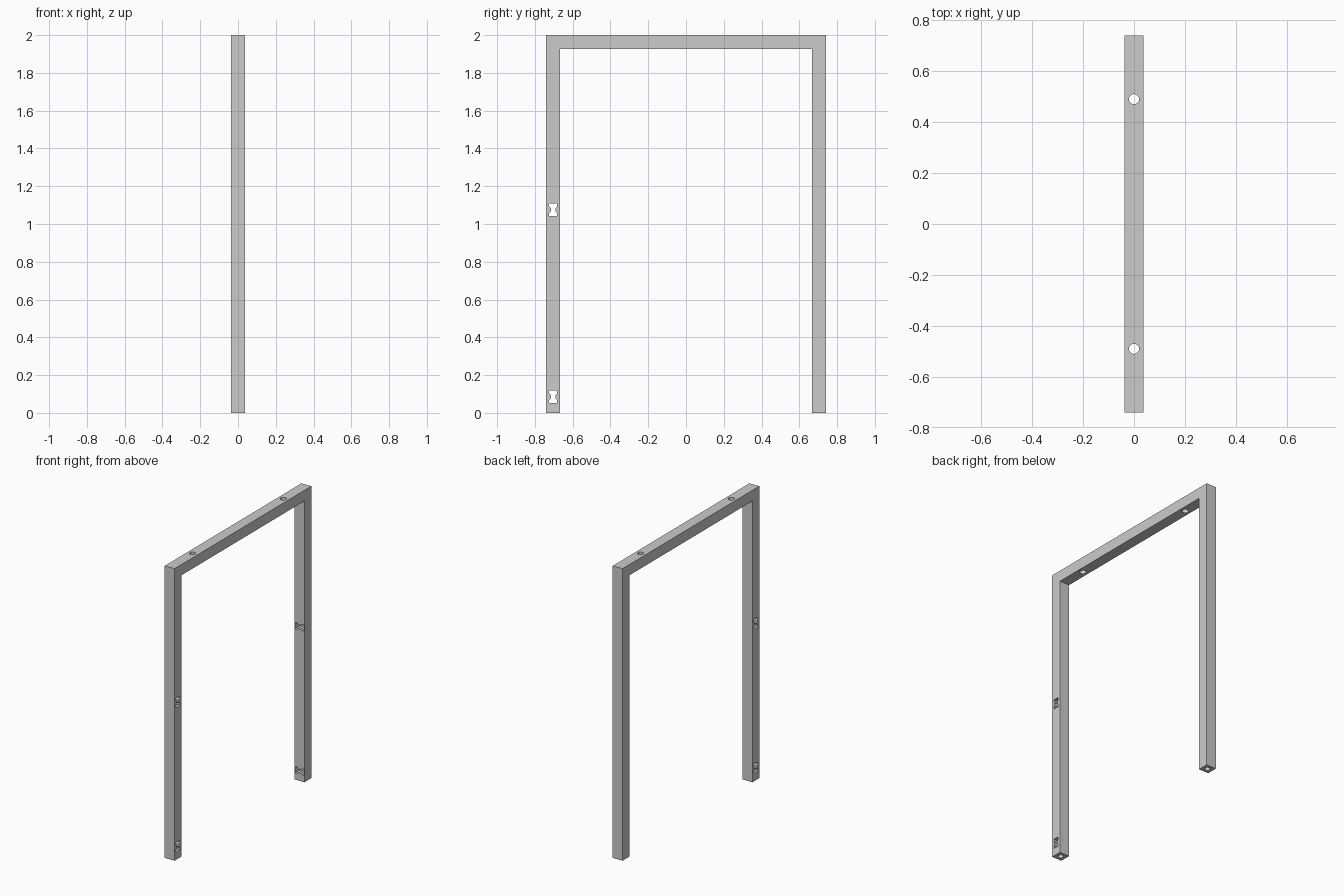
import bpy, bmesh, math
from mathutils import Matrix, Vector

if "Cube" in bpy.data.objects:
    bpy.data.objects.remove(bpy.data.objects["Cube"])

T = 0.037        # half thickness of the square bars
W = 0.74         # half width of the frame
H = 2.0


def prism(name, pts, depth, matrix=Matrix()):
    """Extrude a 2D outline along local z, centred, then place it."""
    bm = bmesh.new()
    face = bm.faces.new([bm.verts.new((x, y, -depth / 2)) for x, y in pts])
    ext = bmesh.ops.extrude_face_region(bm, geom=[face])
    verts = [v for v in ext['geom'] if isinstance(v, bmesh.types.BMVert)]
    bmesh.ops.translate(bm, verts=verts, vec=(0, 0, depth))
    bmesh.ops.recalc_face_normals(bm, faces=bm.faces)
    bm.transform(matrix)
    me = bpy.data.meshes.new(name)
    bm.to_mesh(me)
    bm.free()
    ob = bpy.data.objects.new(name, me)
    bpy.context.collection.objects.link(ob)
    return ob


def circle(r, n=32):
    return [(r * math.cos(2 * math.pi * i / n), r * math.sin(2 * math.pi * i / n)) for i in range(n)]


def place(loc, x_axis, y_axis):
    """Matrix with the given local x and y directions."""
    x, y = Vector(x_axis), Vector(y_axis)
    m = Matrix((x, y, x.cross(y))).transposed().to_4x4()
    m.translation = loc
    return m


# Portal frame: one profile in the yz plane, extruded along x
i = W - 2 * T
outline = [(-W, 0), (-W, H), (W, H), (W, 0), (i, 0), (i, H - 2 * T), (-i, H - 2 * T), (-i, 0)]
frame = prism("portal_frame", outline, 2 * T, place((0, 0, 0), (0, 1, 0), (0, 0, 1)))

# Waisted slot outline, long along local y
a, b, c = 0.021, 0.033, 0.013
slot = [(-a, -b), (a, -b), (a, -0.018), (c, -0.009), (c, 0.009), (a, 0.018),
        (a, b), (-a, b), (-a, 0.018), (-c, 0.009), (-c, -0.009), (-a, -0.018)]

cutters = []
# Upright slots right through the left post
for z in (0.085, 1.075):
    cutters.append(prism("slot_cutter", slot, 0.2, place((0, -W + T, z), (0, 1, 0), (0, 0, 1))))
# Lying blind slots in the inner face of the right post
for z in (0.067, 1.055):
    cutters.append(prism("blind_slot_cutter", slot, 0.1, place((0, i, z), (0, 0, 1), (1, 0, 0))))
for s in (-1, 1):
    # Round holes through the top beam
    cutters.append(prism("beam_hole_cutter", circle(0.02), 0.3, Matrix.Translation((0, s * 0.49, H - T))))
    # Blind holes in the feet
    cutters.append(prism("foot_hole_cutter", circle(0.017), 0.08, Matrix.Translation((0, s * (W - T), 0))))

# Cut everything out of the frame
bpy.context.view_layer.objects.active = frame
for cut in cutters:
    cut.hide_render = True
    mod = frame.modifiers.new("cut", 'BOOLEAN')
    mod.operation = 'DIFFERENCE'
    mod.solver = 'EXACT'
    mod.object = cut
    bpy.ops.object.modifier_apply(modifier=mod.name)
for cut in cutters:
    bpy.data.objects.remove(cut)
